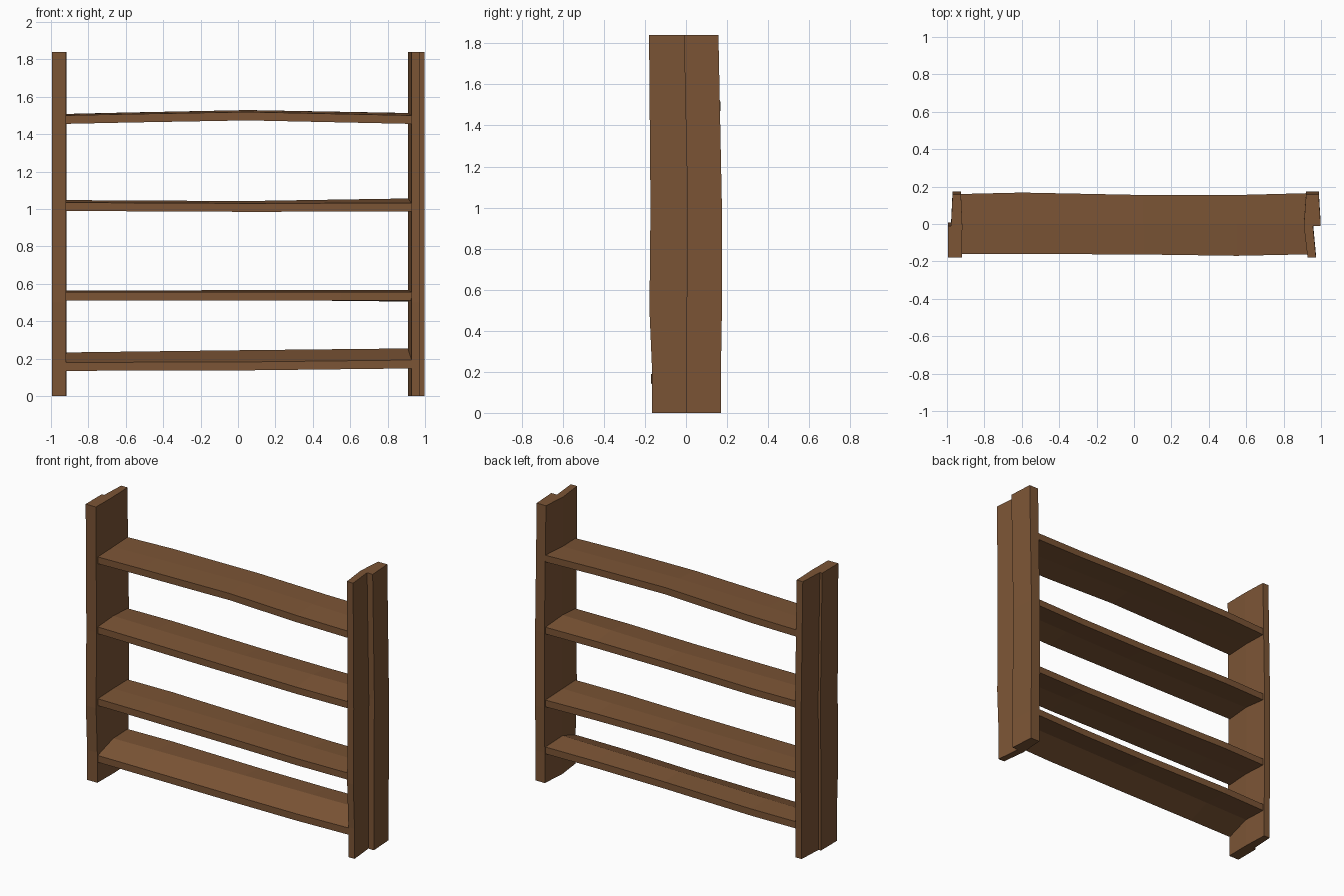
import bpy, bmesh

if "Cube" in bpy.data.objects:
    bpy.data.objects.remove(bpy.data.objects["Cube"])

wood = bpy.data.materials.new("wood")
wood.diffuse_color = (0.20, 0.09, 0.036, 1)
wood.use_nodes = True
wood.node_tree.nodes["Principled BSDF"].inputs["Base Color"].default_value = wood.diffuse_color


def loft(name, rings):
    """Bridge equal-length closed rings of points and cap both ends."""
    bm = bmesh.new()
    loops = [[bm.verts.new(p) for p in ring] for ring in rings]
    n = len(loops[0])
    for a, b in zip(loops, loops[1:]):
        for i in range(n):
            j = (i + 1) % n
            bm.faces.new((a[i], a[j], b[j], b[i]))
    bm.faces.new(loops[0])
    bm.faces.new(loops[-1])
    bmesh.ops.recalc_face_normals(bm, faces=bm.faces)
    # triangulate the concave end caps cleanly
    bmesh.ops.triangulate(bm, faces=[f for f in bm.faces if len(f.verts) > 4])
    me = bpy.data.meshes.new(name)
    bm.to_mesh(me)
    bm.free()
    me.materials.append(wood)
    ob = bpy.data.objects.new(name, me)
    bpy.context.collection.objects.link(ob)
    return ob


# Uprights: stepped plank outline, slightly warped over the height
# levels are (z, front y, seam y, back y)
LEVELS = [(0, -.165, .003, .17), (.2, -.165, .003, .17), (.5, -.178, .003, .175),
          (1.0, -.173, .008, .175), (1.84, -.18, -.01, .158)]


def upright(name, profile):
    # profile holds (x, which y of the level: 0 front, 1 seam, 2 back)
    loft(name, [[(x, lv[1 + k], lv[0]) for x, k in profile] for lv in LEVELS])


upright("left_upright", [(-.995, 0), (-.92, 0), (-.918, 1), (-.925, 2),
                         (-.97, 2), (-.978, 1), (-.995, 1)])
upright("right_upright", [(.928, 0), (.973, 0), (.957, 1), (.998, 1),
                          (.988, 2), (.92, 2), (.908, 1)])

# Shelves: hand-hewn boards with a soft ridge along the middle
STATIONS = [(-.94, -.16, .16), (-.6, -.16, .168), (.05, -.163, .155),
            (.55, -.17, .155), (.94, -.162, .165)]


def shelf(name, left, middle, right, thick=.045):
    # left/middle/right: top heights at the front, ridge and back
    rings = []
    for x, yf, yb in STATIONS:
        end, t = (left, -x / .94) if x < 0 else (right, x / .94)
        f, m, b = [c + (e - c) * t for c, e in zip(middle, end)]
        rings.append([(x, yf, f - thick), (x, 0, m - thick), (x, yb, b - thick),
                      (x, yb, b), (x, 0, m), (x, yf, f)])
    loft(name, rings)


shelf("top_shelf", (1.50, 1.507, 1.508), (1.52, 1.53, 1.53), (1.50, 1.512, 1.513))
shelf("upper_shelf", (1.035, 1.048, 1.035), (1.03, 1.042, 1.035), (1.032, 1.057, 1.035))
shelf("lower_shelf", (.557, .565, .562), (.557, .566, .56), (.557, .567, .55))
shelf("bottom_shelf", (.18, .233, .232), (.182, .245, .235), (.193, .255, .238))
